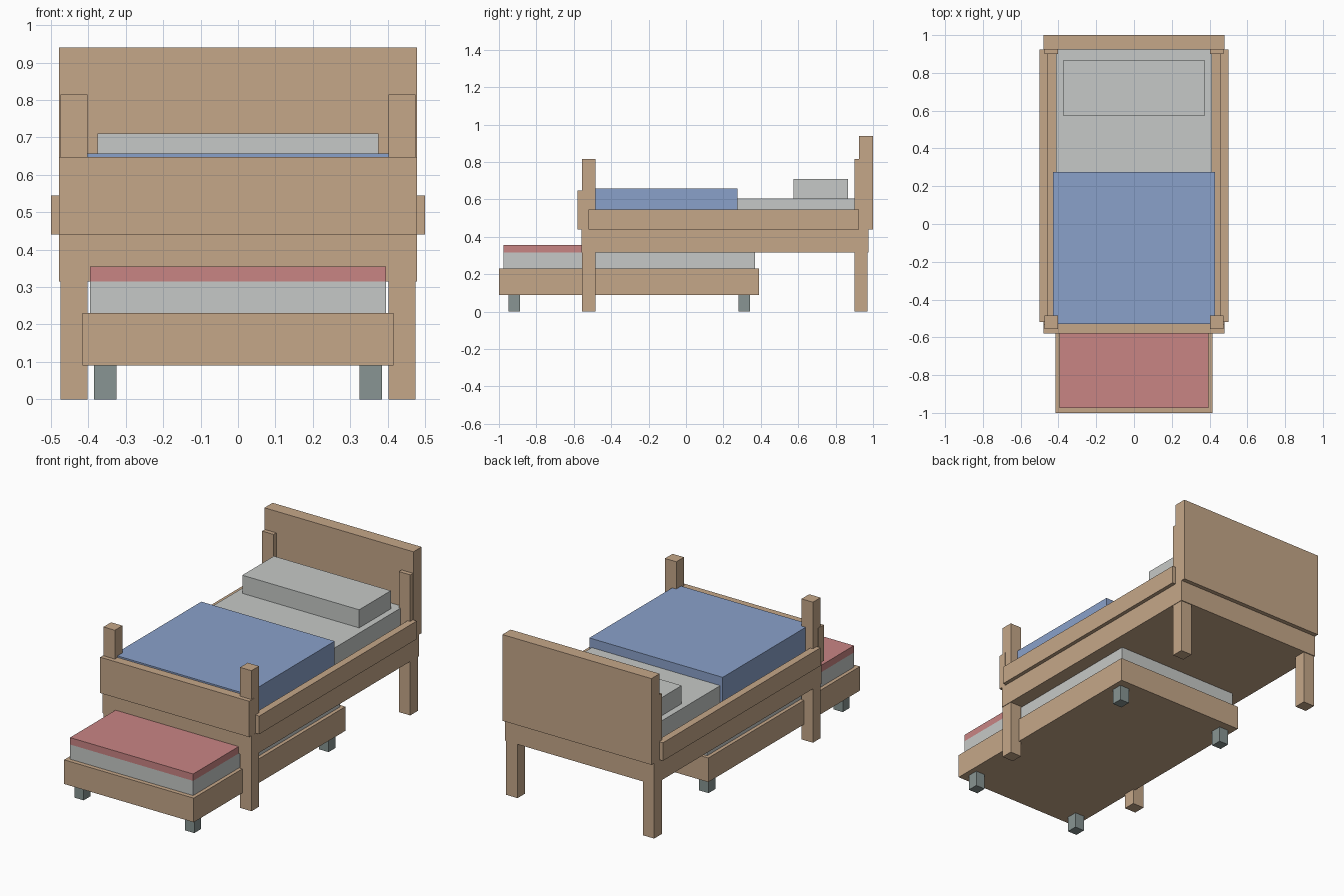
import bpy

if "Cube" in bpy.data.objects:
    bpy.data.objects.remove(bpy.data.objects["Cube"])


def material(name, rgb):
    """Flat material from an sRGB 0-255 colour."""
    m = bpy.data.materials.new(name)
    lin = [((c / 255 + 0.055) / 1.055) ** 2.4 for c in rgb]
    m.diffuse_color = (*lin, 1)
    m.use_nodes = True
    m.node_tree.nodes["Principled BSDF"].inputs["Base Color"].default_value = m.diffuse_color
    return m


wood = material("light wood", (197, 167, 137))
linen = material("pale grey linen", (198, 201, 199))
blue = material("blue blanket", (138, 161, 202))
red = material("red blanket", (201, 133, 132))
rubber = material("grey green caster", (136, 149, 147))


def box(name, x, y, z, mat):
    """Box from (min, max) ranges along each axis."""
    bpy.ops.mesh.primitive_cube_add(size=1, location=[sum(r) / 2 for r in (x, y, z)])
    ob = bpy.context.object
    ob.name = name
    ob.scale = [r[1] - r[0] for r in (x, y, z)]
    bpy.ops.object.transform_apply(location=False, rotation=False, scale=True)
    ob.data.materials.append(mat)
    return ob


def pair(name, x, y, z, mat):
    """Box on the right side and its mirror image on the left."""
    box(name + "_right", x, y, z, mat)
    box(name + "_left", (-x[1], -x[0]), y, z, mat)


# Main bed frame, boards and rails
box("bed_base", (-0.478, 0.478), (-0.558, 0.975), (0.315, 0.44), wood)
box("headboard", (-0.478, 0.478), (0.925, 1.0), (0.44, 0.94), wood)
box("footboard", (-0.478, 0.478), (-0.58, -0.53), (0.44, 0.648), wood)
pair("side_rail", (0.458, 0.50), (-0.52, 0.925), (0.44, 0.545), wood)

# Corner posts
pair("foot_post", (0.402, 0.475), (-0.555, -0.485), (0, 0.815), wood)
pair("head_post", (0.402, 0.475), (0.90, 0.97), (0, 0.815), wood)

# Main bedding
box("mattress", (-0.412, 0.412), (-0.52, 0.93), (0.44, 0.605), linen)
box("blanket", (-0.428, 0.428), (-0.53, 0.275), (0.45, 0.657), blue)
box("pillow", (-0.375, 0.375), (0.575, 0.865), (0.605, 0.71), linen)

# Pull-out trundle bed
box("trundle_base", (-0.416, 0.416), (-1.0, 0.39), (0.09, 0.23), wood)
box("trundle_mattress", (-0.395, 0.395), (-0.975, 0.37), (0.23, 0.315), linen)
box("trundle_blanket", (-0.395, 0.395), (-0.975, -0.1), (0.315, 0.355), red)

# Trundle casters
pair("front_caster", (0.325, 0.385), (-0.95, -0.887), (0, 0.09), rubber)
pair("back_caster", (0.325, 0.385), (0.28, 0.343), (0, 0.09), rubber)
